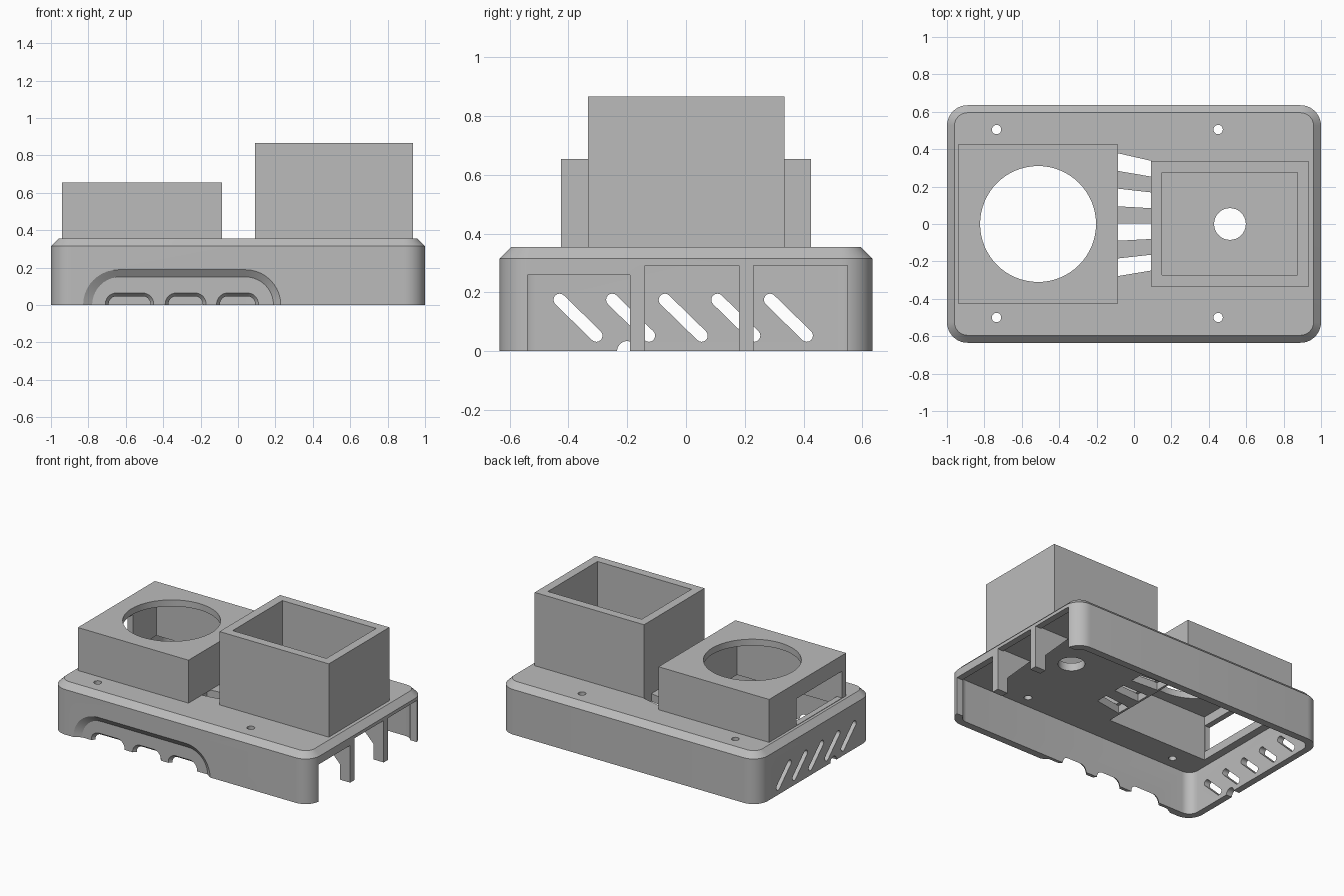
import bpy, bmesh, math

if "Cube" in bpy.data.objects:
    bpy.data.objects.remove(bpy.data.objects["Cube"])

grey = bpy.data.materials.new("grey plastic")
grey.diffuse_color = (0.5, 0.5, 0.5, 1)
grey.use_nodes = True
grey.node_tree.nodes["Principled BSDF"].inputs["Base Color"].default_value = grey.diffuse_color


def loft(name, rings):
    """Closed solid through a series of equal-length point rings."""
    bm = bmesh.new()
    loops = [[bm.verts.new(p) for p in ring] for ring in rings]
    n = len(loops[0])
    for a, b in zip(loops, loops[1:]):
        for i in range(n):
            bm.faces.new((a[i], a[(i + 1) % n], b[(i + 1) % n], b[i]))
    bm.faces.new(loops[0])
    bm.faces.new(loops[-1])
    bmesh.ops.recalc_face_normals(bm, faces=bm.faces)
    me = bpy.data.meshes.new(name)
    bm.to_mesh(me)
    bm.free()
    ob = bpy.data.objects.new(name, me)
    bpy.context.collection.objects.link(ob)
    me.materials.append(grey)
    return ob


def box(name, x0, x1, y0, y1, z0, z1):
    pts = [(x0, y0), (x1, y0), (x1, y1), (x0, y1)]
    return loft(name, [[(x, y, z) for x, y in pts] for z in (z0, z1)])


def rounded(hx, hy, r, z, n=10):
    """Rounded rectangle ring at height z."""
    ring = []
    for k, (sx, sy) in enumerate([(1, 1), (-1, 1), (-1, -1), (1, -1)]):
        for i in range(n + 1):
            a = math.radians(90 * (k + i / n))
            ring.append((sx * (hx - r) + r * math.cos(a),
                         sy * (hy - r) + r * math.sin(a), z))
    return ring


def arch(x0, x1, top, r, y, n=10):
    """Flat-topped arch ring standing in the plane y."""
    pts = [(x0, -0.05), (x1, -0.05)]
    for cx, start in ((x1 - r, 0), (x0 + r, 90)):
        for i in range(n + 1):
            a = math.radians(start + 90 * i / n)
            pts.append((cx + r * math.cos(a), top - r + r * math.sin(a)))
    return [(x, y, z) for x, z in pts]


def cylinder(x, y, r, z0, z1, n=32):
    c = [(x + r * math.cos(2 * math.pi * i / n),
          y + r * math.sin(2 * math.pi * i / n)) for i in range(n)]
    return loft("cutter", [[(px, py, z) for px, py in c] for z in (z0, z1)])


def capsule(ya, za, yb, zb, r, n=8):
    """Stadium-shaped cutter through the left wall."""
    ang = math.atan2(zb - za, yb - ya)
    pts = []
    for cy, cz, start in ((yb, zb, ang - math.pi / 2), (ya, za, ang + math.pi / 2)):
        for i in range(n + 1):
            a = start + math.pi * i / n
            pts.append((cy + r * math.cos(a), cz + r * math.sin(a)))
    return loft("cutter", [[(x, y, z) for y, z in pts] for x in (-1.1, -0.9)])


def cut(target, *cutters):
    bpy.context.view_layer.objects.active = target
    for c in cutters:
        m = target.modifiers.new("cut", "BOOLEAN")
        m.operation, m.solver, m.object = "DIFFERENCE", "EXACT", c
        bpy.ops.object.modifier_apply(modifier=m.name)
        bpy.data.objects.remove(c)


# Base shell: chamfered lid, hollow underneath
base = loft("base_shell", [rounded(1, 0.635, 0.11, 0), rounded(1, 0.635, 0.11, 0.315),
                           rounded(0.96, 0.595, 0.07, 0.355)])
cut(base, loft("cutter", [rounded(0.955, 0.585, 0.07, -0.1), rounded(0.955, 0.585, 0.07, 0.30)]))

# Front recess with sloped rim, and three chamfered connector arches
cut(base, loft("cutter", [arch(-0.83, 0.23, 0.19, 0.19, -0.75), arch(-0.83, 0.23, 0.19, 0.19, -0.636),
                          arch(-0.78, 0.19, 0.15, 0.15, -0.607)]))
for x0, x1 in ((-0.71, -0.45), (-0.39, -0.17), (-0.115, 0.11)):
    cut(base, loft("cutter", [arch(x0, x1, 0.065, 0.06, -0.608),
                              arch(x0 + 0.02, x1 - 0.02, 0.045, 0.04, -0.583),
                              arch(x0 + 0.02, x1 - 0.02, 0.045, 0.04, -0.5)]))

# Right side openings; posts remain between them
for y0, y1, top in ((-0.54, -0.19, 0.26), (-0.14, 0.18, 0.292), (0.23, 0.55, 0.292)):
    cut(base, box("cutter", 0.9, 1.1, y0, y1, -0.1, top))

# Left side diagonal slots and cable notch
for i in range(5):
    y = -0.43 + 0.179 * i
    cut(base, capsule(y, 0.175, y + 0.125, 0.053, 0.021))
cut(base, capsule(-0.2, -0.04, -0.2, 0.0, 0.035))

# Screw holes, tower floor hole, fan chamber opening
for x in (-0.735, 0.45):
    for y in (-0.5, 0.505):
        cut(base, cylinder(x, y, 0.025, 0.2, 0.5, 20))
cut(base, cylinder(0.513, 0, 0.085, 0.2, 0.5))
cut(base, box("cutter", -0.90, -0.125, -0.385, 0.385, 0.2, 0.5))

# Tapering vent slots between fan box and tower
for hi, lo in ((0.38, 0.285), (0.19, 0.095), (0.003, -0.09), (-0.185, -0.28)):
    pts = [(-0.11, lo * 1.01), (0.09, lo * 0.89), (0.09, hi * 0.89), (-0.11, hi * 1.01)]
    cut(base, loft("cutter", [[(x, y, z) for x, y in pts] for z in (0.2, 0.5)]))

# Braces behind the right side posts
for name, y0, y1 in (("front_brace", -0.19, -0.14), ("rear_brace", 0.18, 0.23)):
    prof = [(0.998, 0), (0.92, 0), (0.92, 0.11), (0.73, 0.302), (0.998, 0.302)]
    loft(name, [[(x, y, z) for x, z in prof] for y in (y0, y1)])

# Fan box: open below, round opening on top, cable window on the left
fan = box("fan_box", -0.94, -0.085, -0.425, 0.425, 0.353, 0.655)
cut(fan, box("cutter", -0.90, -0.125, -0.385, 0.385, 0.2, 0.61),
    cylinder(-0.513, 0, 0.31, 0.5, 0.8, 64),
    box("cutter", -1.1, -0.85, -0.38, 0.125, 0.358, 0.545))

# Square tower: open tube standing on the lid
tower = box("tower", 0.09, 0.935, -0.333, 0.335, 0.353, 0.867)
cut(tower, box("cutter", 0.15, 0.875, -0.273, 0.275, 0.2, 1.0))

# Smooth rounded walls, keep hard edges
for ob in list(bpy.context.scene.objects):
    bpy.ops.object.select_all(action="DESELECT")
    ob.select_set(True)
    bpy.context.view_layer.objects.active = ob
    bpy.ops.object.shade_smooth_by_angle(angle=math.radians(30))
